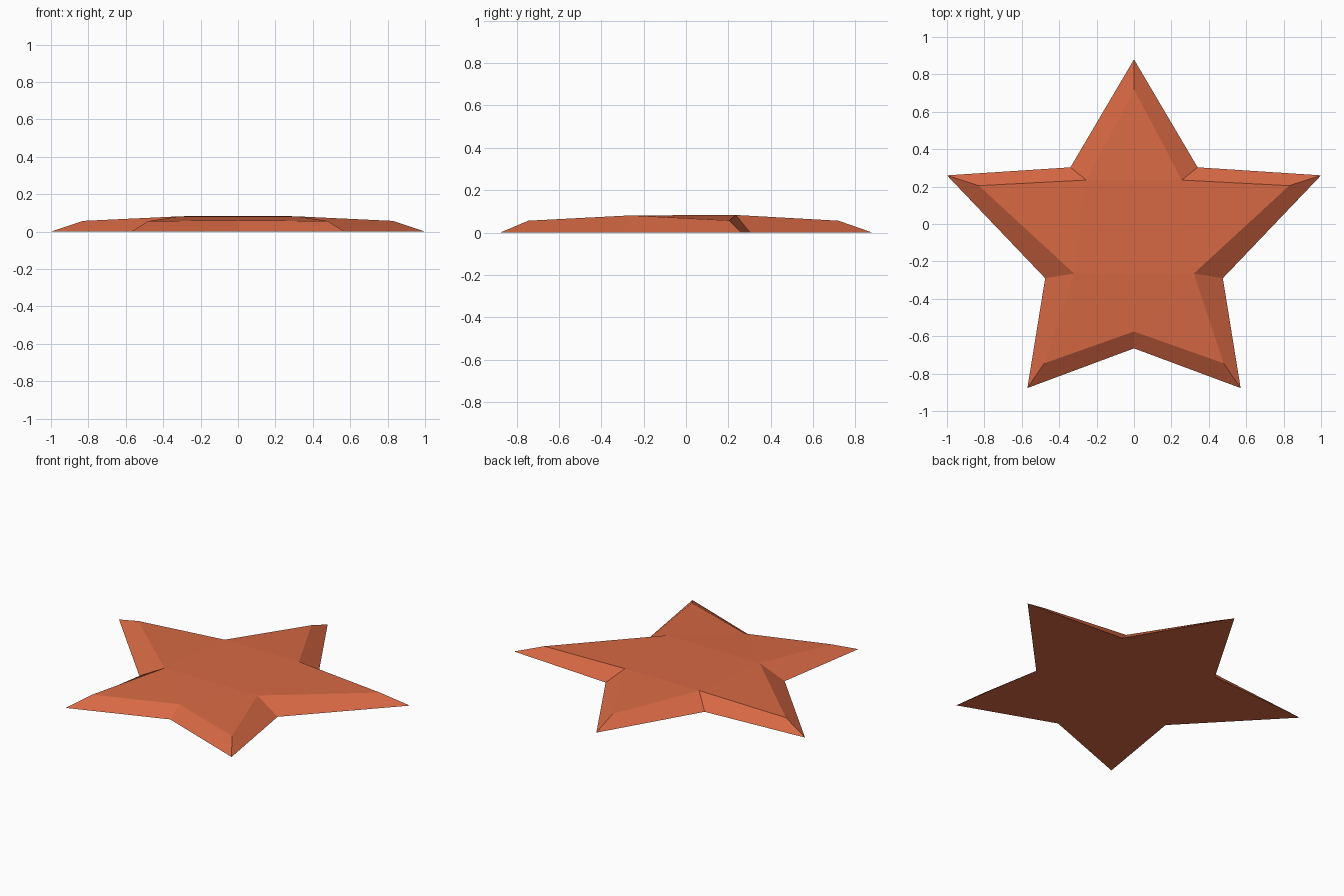
import bpy, bmesh

if "Cube" in bpy.data.objects:
    bpy.data.objects.remove(bpy.data.objects["Cube"])

# One flat colour
mat = bpy.data.materials.new("orange clay")
mat.diffuse_color = (0.68, 0.14, 0.057, 1)
mat.use_nodes = True
mat.node_tree.nodes["Principled BSDF"].inputs["Base Color"].default_value = mat.diffuse_color

# Right half of the star, back tip to front notch: base outline and raised rim
base_half = [(0, .88, 0), (.34, .303, 0), (1, .26, 0),
             (.475, -.29, 0), (.57, -.877, 0), (0, -.665, 0)]
rim_half = [(0, .72, .056), (.255, .235, .083), (.83, .205, .057),
            (.32, -.265, .081), (.48, -.745, .056), (0, -.575, .06)]


def mirrored(half):
    return half + [(-x, y, z) for x, y, z in half[-2:0:-1]]


bm = bmesh.new()
base = [bm.verts.new(p) for p in mirrored(base_half)]
rim = [bm.verts.new(p) for p in mirrored(rim_half)]
n = len(base)

# Sloping sides and flat underside
for i in range(n):
    j = (i + 1) % n
    bm.faces.new((base[i], base[j], rim[j], rim[i]))
bm.faces.new(base)

# Level centre, with a sloping facet out to each arm tip
for facet in [(1, 3, 7, 9), (0, 1, 9), (1, 2, 3), (7, 8, 9),
              (3, 5, 7), (3, 4, 5), (5, 6, 7)]:
    bm.faces.new([rim[i] for i in facet])

bmesh.ops.recalc_face_normals(bm, faces=bm.faces)
mesh = bpy.data.meshes.new("star_body")
bm.to_mesh(mesh)
bm.free()
mesh.materials.append(mat)
star = bpy.data.objects.new("star_body", mesh)
bpy.context.collection.objects.link(star)
